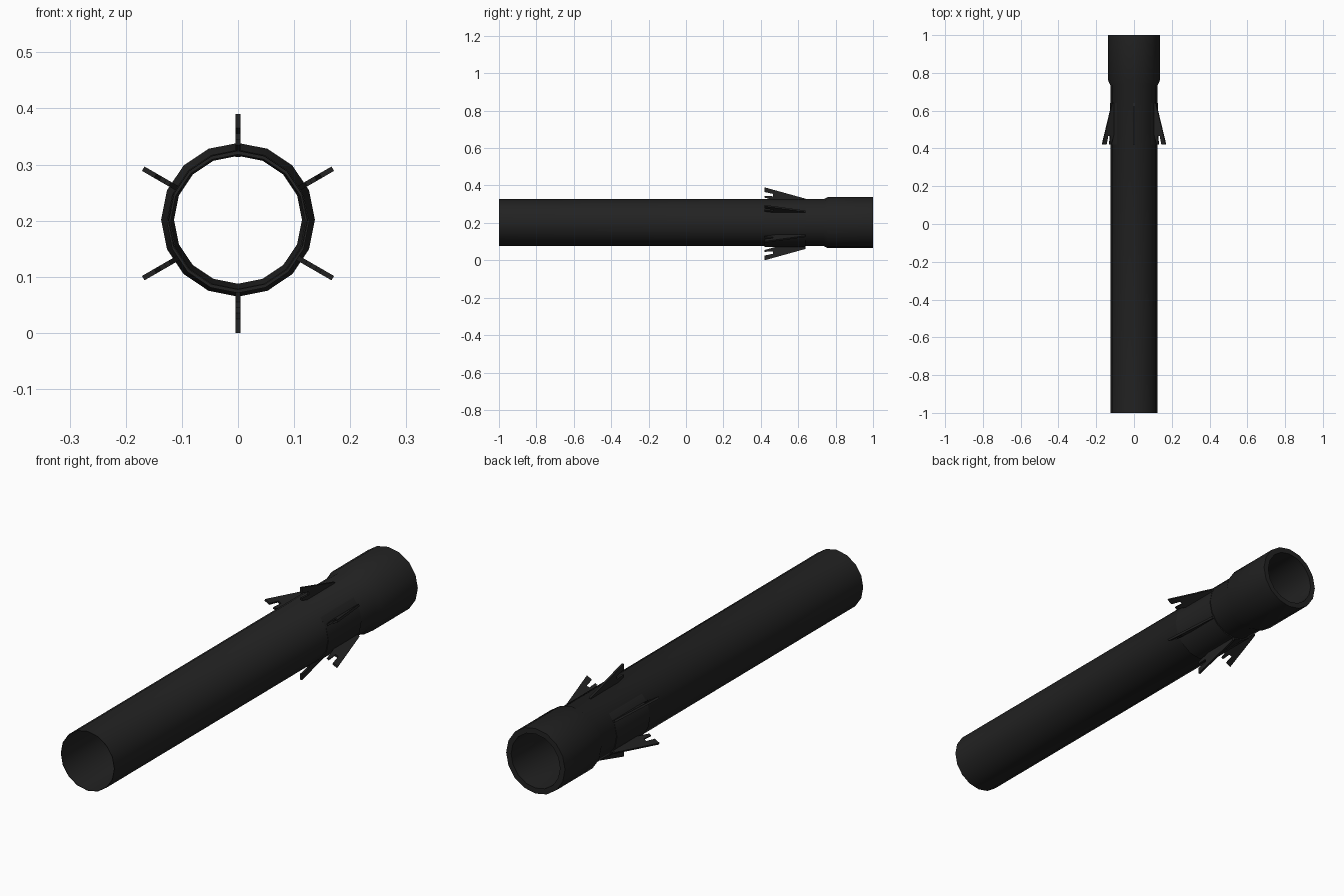
import bpy, bmesh, math

if "Cube" in bpy.data.objects:
    bpy.data.objects.remove(bpy.data.objects["Cube"])

black = bpy.data.materials.new("matte black")
black.diffuse_color = (0.016, 0.016, 0.016, 1)
black.use_nodes = True
black.node_tree.nodes["Principled BSDF"].inputs["Base Color"].default_value = black.diffuse_color
SIDES = 16


def finish(name, bm):
    bmesh.ops.recalc_face_normals(bm, faces=bm.faces)
    me = bpy.data.meshes.new(name)
    bm.to_mesh(me)
    bm.free()
    me.materials.append(black)
    ob = bpy.data.objects.new(name, me)
    bpy.context.collection.objects.link(ob)
    bpy.ops.object.select_all(action='DESELECT')
    ob.select_set(True)
    bpy.context.view_layer.objects.active = ob
    bpy.ops.object.shade_smooth_by_angle(angle=math.radians(30))
    return ob


def lathe_y(name, profile, zc):
    """Revolve a closed (y, radius) profile round the y axis at height zc."""
    bm = bmesh.new()
    rings = []
    for y, r in profile:
        rings.append([bm.verts.new((r * math.sin(2 * math.pi * i / SIDES), y,
                                    zc + r * math.cos(2 * math.pi * i / SIDES)))
                      for i in range(SIDES)])
    for k, a in enumerate(rings):
        b = rings[(k + 1) % len(rings)]
        for i in range(SIDES):
            j = (i + 1) % SIDES
            bm.faces.new((a[i], a[j], b[j], b[i]))
    return finish(name, bm)


# main tube with widened socket at the back
lathe_y("tube", [(-1, 0.125), (0.735, 0.125), (0.76, 0.137), (1, 0.137),
                 (1, 0.114), (0.74, 0.114), (0.70, 0.122), (-1, 0.123)], 0.2015)

# thin collar carrying the fins
lathe_y("collar", [(0.42, 0.127), (0.64, 0.127), (0.64, 0.12), (0.42, 0.12)], 0.198)

# six barbed fins, notched at the front
FIN = [(0.64, 0.118), (0.64, 0.134), (0.42, 0.195), (0.42, 0.170),
       (0.465, 0.160), (0.465, 0.147), (0.42, 0.150), (0.42, 0.140), (0.50, 0.118)]
T = 0.0045
for n in range(6):
    ang = n * math.pi / 3
    s, c = math.sin(ang), math.cos(ang)
    bm = bmesh.new()
    sides = [[bm.verts.new((r * s + w * c, y, 0.195 + r * c - w * s)) for y, r in FIN]
             for w in (-T, T)]
    bm.faces.new(sides[0])
    bm.faces.new(sides[1][::-1])
    for i in range(len(FIN)):
        j = (i + 1) % len(FIN)
        bm.faces.new((sides[0][i], sides[1][i], sides[1][j], sides[0][j]))
    finish("fin_%d" % (n + 1), bm)
